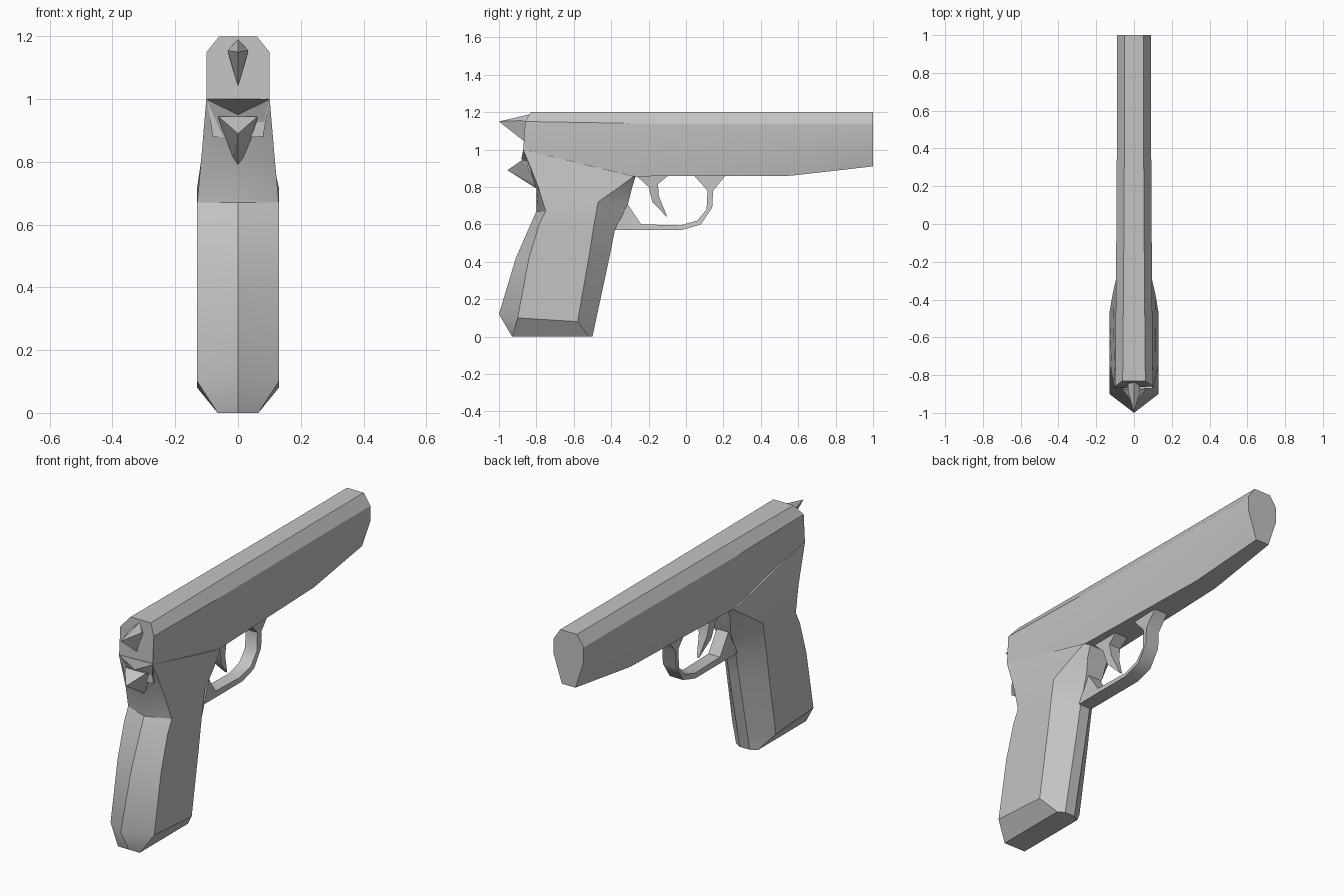
import bpy
import bmesh
import math

if "Cube" in bpy.data.objects:
    bpy.data.objects.remove(bpy.data.objects["Cube"])

# One flat grey for the whole model
grey = bpy.data.materials.new("Grey metal")
grey.use_nodes = True
GREY = (0.55, 0.55, 0.55, 1)
grey.diffuse_color = GREY
grey.node_tree.nodes["Principled BSDF"].inputs["Base Color"].default_value = GREY


def finish(name, bm, angle=30):
    """Clean the mesh, make the object and shade it."""
    bmesh.ops.remove_doubles(bm, verts=bm.verts, dist=0.0005)
    bmesh.ops.recalc_face_normals(bm, faces=bm.faces)
    mesh = bpy.data.meshes.new(name)
    bm.to_mesh(mesh)
    bm.free()
    mesh.materials.append(grey)
    obj = bpy.data.objects.new(name, mesh)
    bpy.context.collection.objects.link(obj)
    bpy.ops.object.select_all(action="DESELECT")
    obj.select_set(True)
    bpy.context.view_layer.objects.active = obj
    bpy.ops.object.shade_smooth_by_angle(angle=math.radians(angle))
    return obj


def loft(name, half_rings, angle=30):
    """Skin a row of cross-sections, each given as its +x half."""
    bm = bmesh.new()
    rings = []
    for half in half_rings:
        full = list(half) + [(-x, y, z) for x, y, z in reversed(half)]
        rings.append([bm.verts.new(p) for p in full])
    n = len(rings[0])
    for a, b in zip(rings, rings[1:]):
        for i in range(n):
            j = (i + 1) % n
            bm.faces.new((a[i], a[j], b[j], b[i]))
    bm.faces.new(rings[0])
    bm.faces.new(rings[-1])
    return finish(name, bm, angle)


def hull(name, half):
    """Convex spike from mirrored points."""
    bm = bmesh.new()
    for x, y, z in half:
        bm.verts.new((x, y, z))
        if x:
            bm.verts.new((-x, y, z))
    bmesh.ops.convex_hull(bm, input=bm.verts)
    return finish(name, bm, 10)


# Slide and barrel: back to muzzle
loft("slide", [
    [(.06, -.83, 1.2), (.10, -.86, 1.15), (.10, -.87, 1.0), (.08, -.84, .88)],
    [(.055, -.27, 1.2), (.095, -.27, 1.14), (.095, -.27, 1.0), (.085, -.27, .857)],
    [(.05, .56, 1.2), (.09, .56, 1.14), (.09, .56, 1.04), (.06, .56, .86)],
    [(.05, 1, 1.2), (.09, 1, 1.14), (.09, 1, 1.06), (.04, 1, .91)],
])

# Grip: bottom to frame, points run rear ridge, rear side, front side, front
loft("grip", [
    [(0, -.93, 0), (.065, -.93, 0), (.065, -.52, 0), (.03, -.50, 0)],
    [(0, -1.0, .12), (.13, -.90, .10), (.13, -.58, .08), (.03, -.483, .08)],
    [(0, -.91, .42), (.13, -.84, .42), (.13, -.52, .42), (.03, -.41, .42)],
    [(0, -.84, .58), (.13, -.785, .60), (.13, -.495, .58), (.03, -.38, .57)],
    [(0, -.80, .67), (.13, -.75, .67), (.13, -.47, .72), (.05, -.31, .71)],
    [(0, -.80, .79), (.118, -.79, .80), (.113, -.37, .79), (.06, -.29, .79)],
    [(0, -.88, .95), (.101, -.87, 1.0), (.092, -.28, .856), (.06, -.27, .856)],
])

# Trigger guard: outer and inner edge at each station
GUARD = [((-.38, .57), (-.32, .72)), ((-.30, .57), (-.24, .60)),
         ((-.02, .57), (-.03, .595)), ((.08, .60), (.06, .62)),
         ((.14, .69), (.11, .68)), ((.145, .78), (.115, .78)),
         ((.215, .865), (.04, .865))]
loft("trigger_guard", [[(.04, *outer), (.035, *inner)] for outer, inner in GUARD], 40)

# Trigger: root to pointed tip, front and rear edge with half width
TRIGGER = [((-.09, .865), (-.27, .865), .04), ((-.15, .815), (-.20, .80), .035),
           ((-.145, .75), (-.18, .72), .025), ((-.10, .64), (-.105, .642), .006)]
loft("trigger", [[(w, *front), (w, *rear)] for front, rear, w in TRIGGER])

# Hammer spike and rear tang spike
hull("hammer", [(0, -1.0, 1.15), (.033, -.88, 1.155), (0, -.83, 1.19),
                (0, -.86, 1.04), (.03, -.83, 1.14)])
hull("tang", [(0, -.955, .89), (.063, -.875, .945), (0, -.79, .785),
              (.06, -.80, .93), (.02, -.78, .80)])
